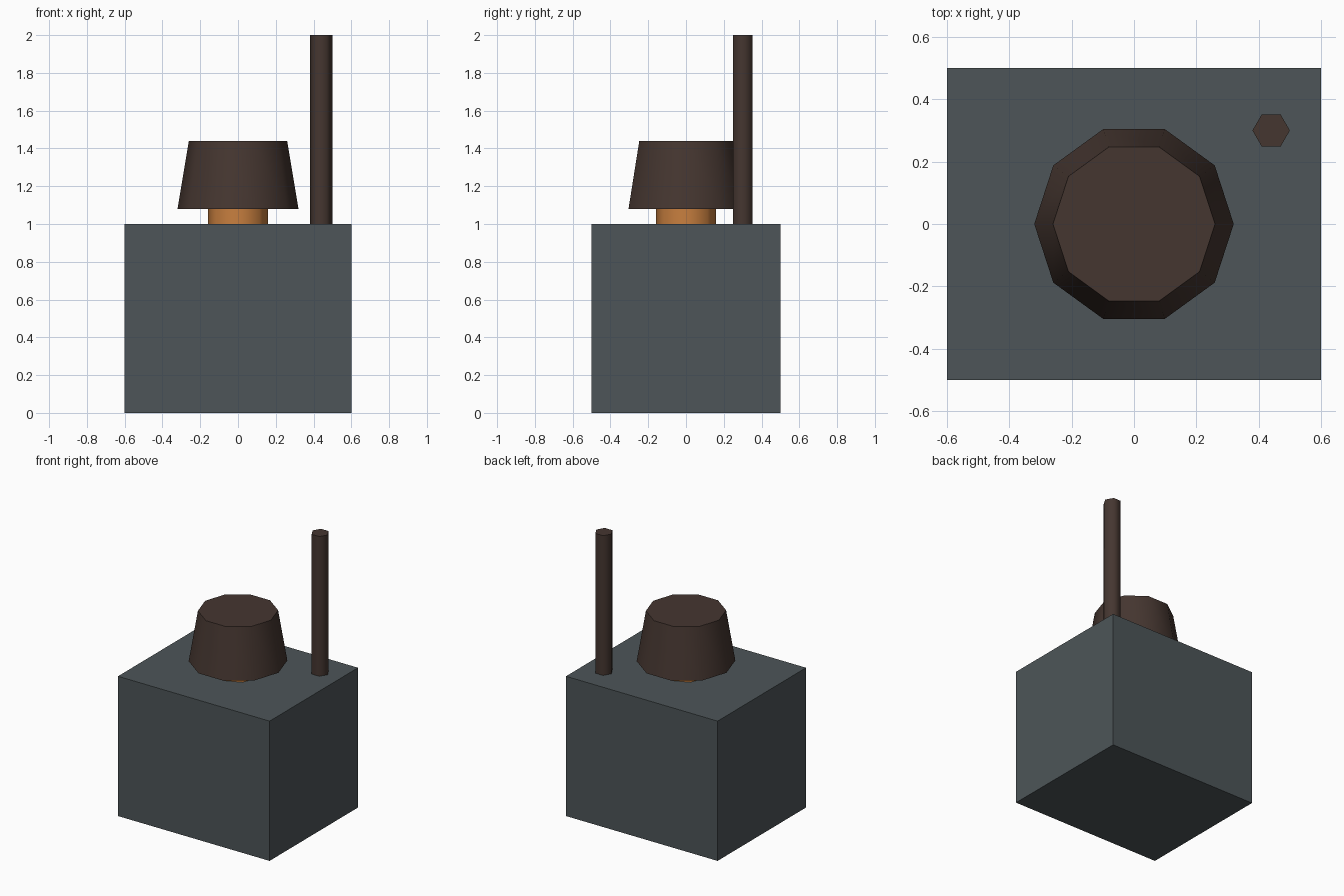
import bpy, math

if "Cube" in bpy.data.objects:
    bpy.data.objects.remove(bpy.data.objects["Cube"])


def material(name, rgb):
    # sRGB 0-255 to linear diffuse colour
    def lin(c):
        c /= 255
        return c / 12.92 if c <= 0.04045 else ((c + 0.055) / 1.055) ** 2.4
    m = bpy.data.materials.new(name)
    m.diffuse_color = (*[lin(c) for c in rgb], 1)
    m.use_nodes = True
    m.node_tree.nodes["Principled BSDF"].inputs["Base Color"].default_value = m.diffuse_color
    return m


slate = material("slate grey", (77, 85, 88))
brown = material("dark brown", (69, 54, 48))
orange = material("copper orange", (200, 127, 63))


def frustum(name, sides, r_low, r_high, z0, z1, mat, x=0, y=0):
    # Tapered prism with a corner on the +x axis, smooth sides and sharp rims
    bpy.ops.mesh.primitive_cone_add(vertices=sides, radius1=r_low, radius2=r_high,
                                    depth=z1 - z0, location=(x, y, (z0 + z1) / 2))
    ob = bpy.context.object
    ob.name = name
    # Rotate the mesh so that its corners fall on the x axis
    for v in ob.data.vertices:
        v.co.x, v.co.y = v.co.y, -v.co.x
    ob.data.materials.append(mat)
    bpy.ops.object.shade_smooth_by_angle(angle=math.radians(61))
    return ob


# Body block
bpy.ops.mesh.primitive_cube_add(size=1, location=(0, 0, 0.5))
body = bpy.context.object
body.name = "body"
body.scale = (1.2, 1, 1)
bpy.ops.object.transform_apply(location=False, rotation=False, scale=True)
body.data.materials.append(slate)

# Neck, tapered cap and tall pipe
frustum("neck", 8, 0.16, 0.16, 1.0, 1.09, orange)
frustum("cap", 10, 0.32, 0.26, 1.08, 1.44, brown)
frustum("pipe", 6, 0.06, 0.06, 1.0, 2.0, brown, 0.44, 0.30)
